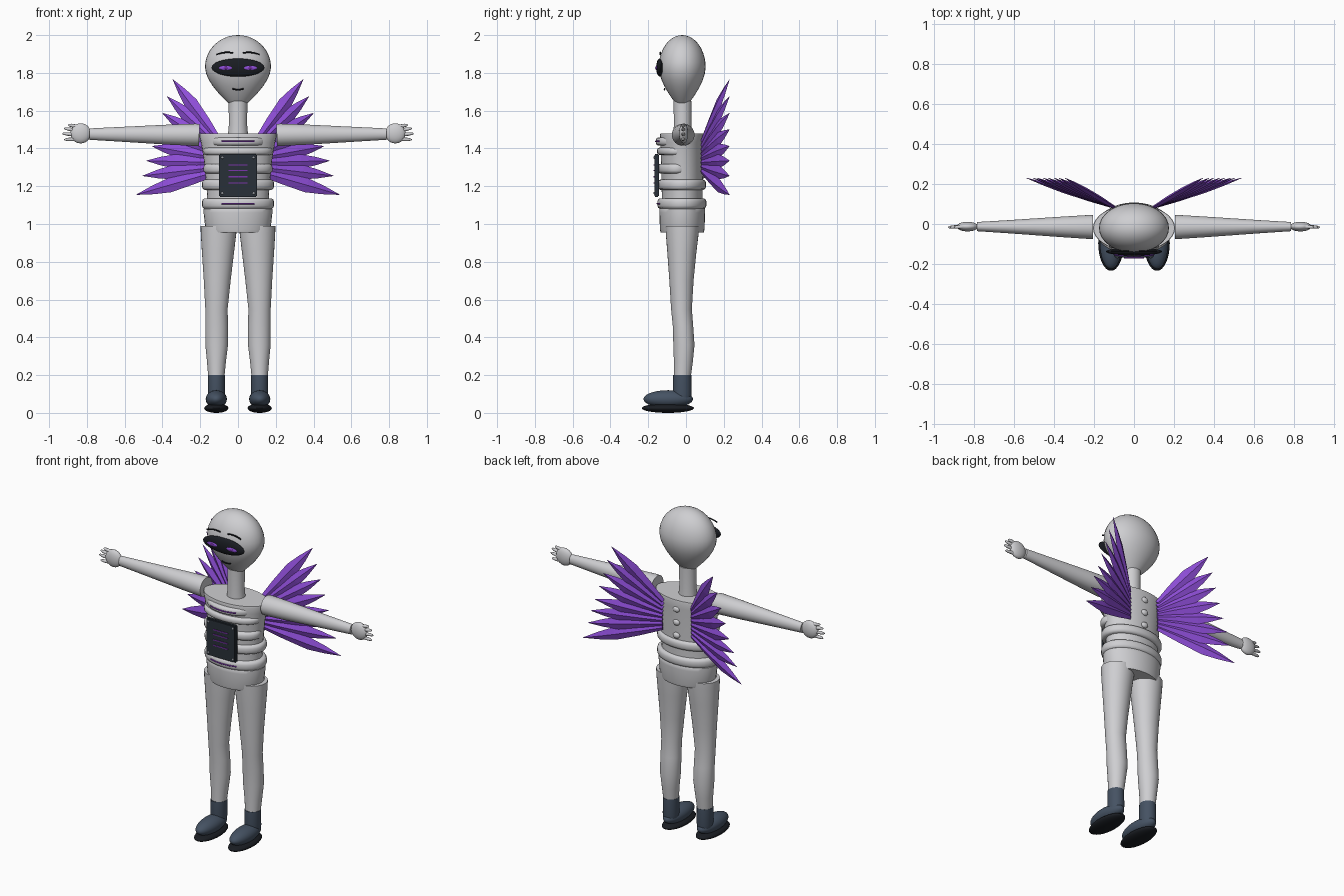
import bpy, bmesh, math
from mathutils import Vector

if "Cube" in bpy.data.objects:
    bpy.data.objects.remove(bpy.data.objects["Cube"])


def material(name, r, g, b):
    m = bpy.data.materials.new(name)
    m.use_nodes = True
    m.diffuse_color = (r, g, b, 1)
    m.node_tree.nodes["Principled BSDF"].inputs["Base Color"].default_value = (r, g, b, 1)
    return m


SHELL = material("pale grey shell", 0.62, 0.62, 0.64)
SLATE = material("slate boot", 0.06, 0.085, 0.125)
BLACK = material("black", 0.01, 0.012, 0.016)
PANEL = material("dark panel", 0.022, 0.03, 0.04)
PURPLE = material("feather purple", 0.27, 0.075, 0.68)
GLOW = material("line purple", 0.2, 0.035, 0.42)
STEEL = material("steel screw", 0.3, 0.32, 0.35)


def finish(name, bm, mat, smooth=True):
    bmesh.ops.recalc_face_normals(bm, faces=bm.faces)
    me = bpy.data.meshes.new(name)
    bm.to_mesh(me)
    bm.free()
    me.materials.append(mat)
    ob = bpy.data.objects.new(name, me)
    bpy.context.collection.objects.link(ob)
    if smooth:
        bpy.ops.object.select_all(action="DESELECT")
        ob.select_set(True)
        bpy.context.view_layer.objects.active = ob
        bpy.ops.object.shade_smooth_by_angle(angle=math.radians(40))
    return ob


def loft(name, start, end, stations, mat, sides=32, hint=(0, 1, 0), smooth=True):
    """Elliptical rings (t, width, depth, shift x, shift depth) from start to end."""
    start, axis = Vector(start), Vector(end) - Vector(start)
    a = axis.normalized()
    v = Vector(hint)
    v = (v - a * v.dot(a)).normalized()
    u = v.cross(a)
    bm = bmesh.new()
    rings = []
    for t, rx, ry, *shift in stations:
        sx, sy = shift or (0, 0)
        c = start + axis * t + u * sx + v * sy
        angles = [2 * math.pi * i / sides for i in range(sides)]
        rings.append([bm.verts.new(c + u * rx * math.cos(k) + v * ry * math.sin(k)) for k in angles])
    for lo, hi in zip(rings, rings[1:]):
        for i in range(sides):
            j = (i + 1) % sides
            bm.faces.new((lo[i], lo[j], hi[j], hi[i]))
    bm.faces.new(rings[0])
    bm.faces.new(rings[-1])
    return finish(name, bm, mat, smooth)


def upright(name, x, y, stations, mat):
    return loft(name, (x, y, 0), (x, y, 1), stations, mat)


def ball(name, centre, radii, mat, taper=0.0):
    bm = bmesh.new()
    bmesh.ops.create_uvsphere(bm, u_segments=32, v_segments=20, radius=1)
    for p in bm.verts:
        k = 1 - taper * max(0, -p.co.z) ** 1.7
        p.co = Vector(centre) + Vector((p.co.x * k * radii[0], p.co.y * k * radii[1], p.co.z * radii[2]))
    return finish(name, bm, mat)


def box(name, centre, size, mat, bevel=0.0):
    bm = bmesh.new()
    bmesh.ops.create_cube(bm, size=1)
    for p in bm.verts:
        p.co = Vector(centre) + Vector([p.co[i] * size[i] for i in range(3)])
    if bevel:
        bmesh.ops.bevel(bm, geom=bm.edges[:], offset=bevel, segments=2, affect="EDGES")
    return finish(name, bm, mat, False)


def tube(name, points, radius, mat):
    cu = bpy.data.curves.new(name, "CURVE")
    cu.dimensions = "3D"
    cu.bevel_depth, cu.bevel_resolution, cu.use_fill_caps = radius, 2, True
    sp = cu.splines.new("POLY")
    sp.points.add(len(points) - 1)
    for p, co in zip(sp.points, points):
        p.co = (*co, 1)
    cu.materials.append(mat)
    ob = bpy.data.objects.new(name, cu)
    bpy.context.collection.objects.link(ob)


def steps(lo, hi, n=10):
    return [lo + (hi - lo) * i / n for i in range(n + 1)]


# Head and neck
head = ball("head", (0, -0.02, 1.83), (0.175, 0.124, 0.22), SHELL, 0.55)
for vert in head.data.vertices:
    if vert.co.z > 1.83:
        vert.co.z = 1.83 + (vert.co.z - 1.83) * 0.17 / 0.22
upright("neck", 0, -0.018, [(1.45, 0.055, 0.05), (1.53, 0.048, 0.046), (1.65, 0.05, 0.048)], SHELL)

# Face: mask, eyes, brows, mouth
ball("mask", (0, -0.138, 1.828), (0.14, 0.02, 0.048), BLACK)
for s, side in ((1, "left"), (-1, "right")):
    ball(side + "_eye", (s * 0.065, -0.155, 1.826), (0.036, 0.006, 0.012), PURPLE)
    ball(side + "_pupil", (s * 0.065, -0.16, 1.826), (0.012, 0.003, 0.007), GLOW)
    tube(side + "_brow", [(s * x, -0.137, 1.908 - 3.5 * (x - 0.068) ** 2 - 0.08 * (x - 0.07))
                          for x in steps(0.025, 0.115)], 0.004, BLACK)
tube("mouth", [(x, -0.114 + x * x, 1.711 + 6 * x * x) for x in steps(-0.03, 0.03)], 0.004, BLACK)

# Torso and pelvis
upright("torso", 0, -0.02, [(1.03, 0.165, 0.11), (1.15, 0.163, 0.108), (1.25, 0.172, 0.11),
                            (1.35, 0.182, 0.113), (1.43, 0.196, 0.116), (1.47, 0.205, 0.118),
                            (1.478, 0.203, 0.116)], SHELL)
upright("pelvis", 0, -0.02, [(0.955, 0.165, 0.114), (0.97, 0.172, 0.118), (1.06, 0.182, 0.121),
                             (1.08, 0.182, 0.121), (1.095, 0.165, 0.11)], SHELL)

# Armour bands: the upper three only stand out at the front
for name, z, y, rx, ry, h in (("collar_band", 1.437, -0.06, 0.15, 0.1, 0.022),
                              ("chest_band", 1.385, -0.05, 0.182, 0.103, 0.02),
                              ("rib_band", 1.293, -0.05, 0.182, 0.103, 0.025),
                              ("waist_band", 1.208, -0.022, 0.191, 0.128, 0.027),
                              ("hip_band", 1.108, -0.022, 0.191, 0.13, 0.028)):
    upright(name, 0, y, [(z - h, rx - 0.014, ry - 0.014), (z - h * 0.8, rx - 0.005, ry - 0.005),
                         (z - h * 0.4, rx, ry), (z + h * 0.4, rx, ry),
                         (z + h * 0.8, rx - 0.005, ry - 0.005), (z + h, rx - 0.014, ry - 0.014)], SHELL)
    if name in ("collar_band", "hip_band"):
        tube(name + "_line", [(x, y - ry * math.sqrt(1 - (x / rx) ** 2), z)
                              for x in steps(-0.087, 0.087)], 0.004, GLOW)

# Spine knobs
for z in (1.26, 1.34, 1.42):
    ball("spine_knob", (0, 0.092, z), (0.022, 0.014, 0.018), SHELL)

# Chest panel with lines and corner screws
box("chest_panel", (0, -0.156, 1.257), (0.2, 0.024, 0.226), PANEL, 0.005)
for z in (1.217, 1.25, 1.283, 1.312):
    box("panel_line", (0, -0.169, z), (0.1, 0.005, 0.006), GLOW)
for x in (-0.083, 0.083):
    for z in (1.163, 1.352):
        ball("panel_screw", (x, -0.168, z), (0.007, 0.004, 0.007), STEEL)

WING_TIPS = [(0.345, 1.765), (0.375, 1.675), (0.4, 1.587), (0.43, 1.5),
             (0.455, 1.412), (0.485, 1.335), (0.505, 1.255), (0.538, 1.155)]
FINGER_TIPS = [(0.9, 1.525), (0.921, 1.507), (0.93, 1.479), (0.92, 1.447)]

for s, side in ((1, "left"), (-1, "right")):
    # Arm and hand
    loft(side + "_arm", (s * 0.205, -0.015, 1.472), (s * 0.785, -0.013, 1.476),
         [(0, 0.057, 0.059), (0.03, 0.059, 0.06), (0.25, 0.054, 0.052), (0.5, 0.046, 0.042),
          (0.75, 0.038, 0.032), (1, 0.03, 0.023)], SHELL)
    ball(side + "_hand", (s * 0.833, -0.013, 1.48), (0.054, 0.024, 0.053), SHELL)
    for i, (x, z) in enumerate(FINGER_TIPS):
        root = (s * 0.845, -0.013, 1.515 - i * 0.022)
        loft(side + "_finger", root, (s * x, -0.016, z),
             [(0, 0.01, 0.01), (0.7, 0.009, 0.009), (0.93, 0.006, 0.006), (1, 0.002, 0.002)], SHELL, 10)

    # Leg
    upright(side + "_leg", s * 0.11, -0.02,
            [(0.18, 0.042, 0.044, s * 0.005, 0), (0.27, 0.05, 0.05, s * 0.004, 0.006),
             (0.36, 0.06, 0.056, s * 0.003, 0.009), (0.46, 0.06, 0.054, s * 0.003, 0.004),
             (0.55, 0.059, 0.055, s * 0.004, -0.004), (0.7, 0.071, 0.064, 0, -0.004),
             (0.85, 0.085, 0.077, -s * 0.004, -0.002), (0.95, 0.094, 0.087, -s * 0.007, 0),
             (0.99, 0.095, 0.089, -s * 0.007, 0)], SHELL)

    # Boot
    upright(side + "_boot_cuff", s * 0.115, -0.02, [(0.08, 0.042, 0.046), (0.1, 0.045, 0.05),
                                                    (0.2, 0.045, 0.048)], SLATE)
    ball(side + "_boot_foot", (s * 0.115, -0.094, 0.073), (0.056, 0.131, 0.047), SLATE)
    ball(side + "_boot_sole", (s * 0.115, -0.096, 0.025), (0.064, 0.138, 0.025), BLACK)

    # Wing of faceted feathers fanning from the shoulder blade
    for i, (x, z) in enumerate(WING_TIPS):
        k = i / (len(WING_TIPS) - 1)
        loft(side + "_feather", (s * 0.1, 0.085, 1.44 - 0.16 * k), (s * x, 0.23, z),
             [(0, 0.016, 0.008), (0.3, 0.03, 0.013), (0.6, 0.038, 0.013), (0.8, 0.023, 0.009),
              (1, 0.001, 0.001)], PURPLE, 4, (-s * 0.31, 0.95, 0), False)
